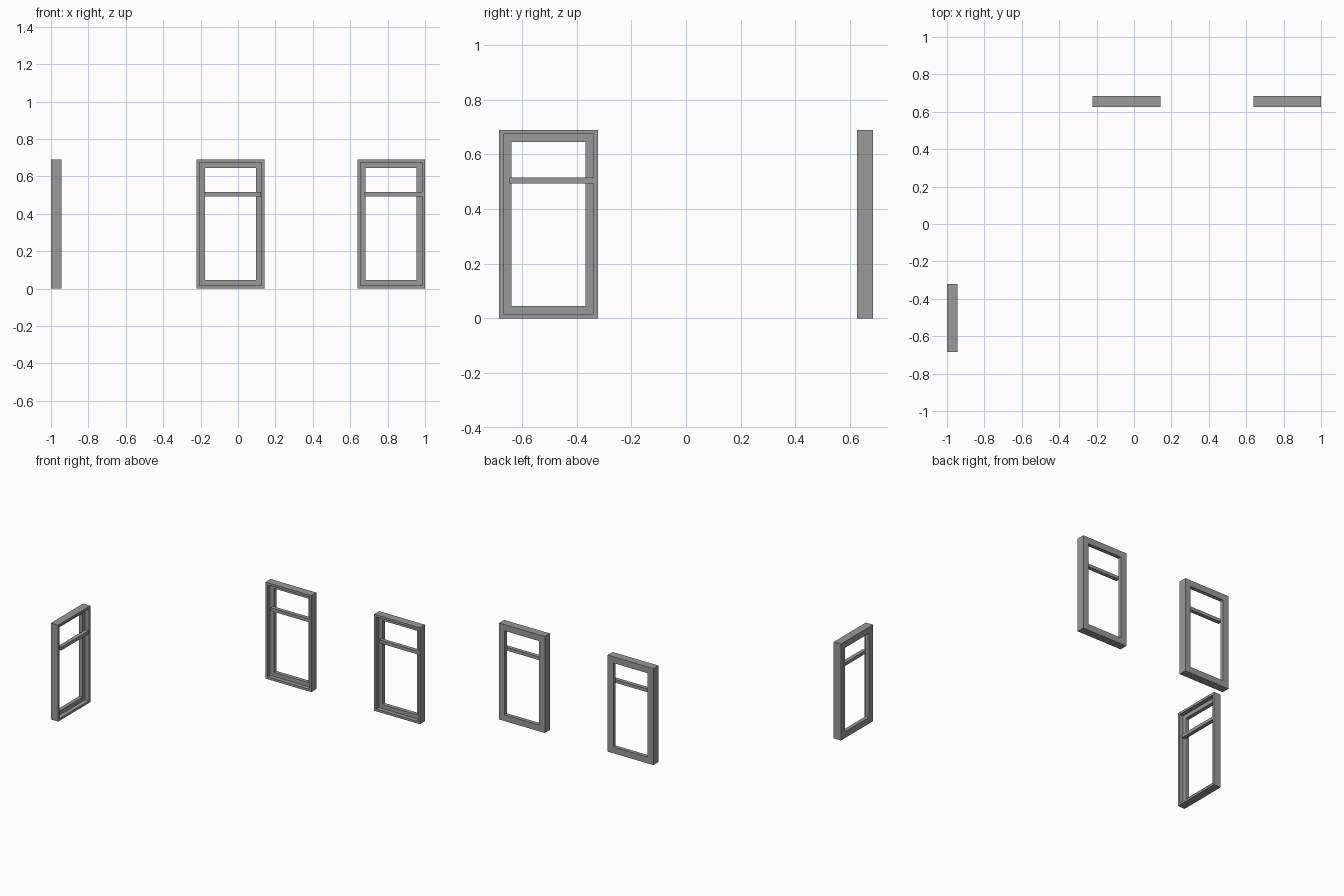
import bpy
import bmesh
from math import radians

cube = bpy.data.objects.get("Cube")
if cube:
    bpy.data.objects.remove(cube, do_unlink=True)

WIDTH, HEIGHT, DEPTH = 0.362, 0.69, 0.057
BORDER, LIP, REBATE = 0.045, 0.016, 0.03

grey = bpy.data.materials.new("window grey")
grey.use_nodes = True
grey.diffuse_color = (0.32, 0.32, 0.32, 1)
grey.node_tree.nodes["Principled BSDF"].inputs["Base Color"].default_value = (0.32, 0.32, 0.32, 1)


def finish(bm, name):
    bmesh.ops.recalc_face_normals(bm, faces=bm.faces)
    mesh = bpy.data.meshes.new(name)
    bm.to_mesh(mesh)
    bm.free()
    mesh.materials.append(grey)
    return mesh


def frame_mesh():
    """Rebated section swept round a rectangle, open side facing -y."""
    front, back = -DEPTH / 2, DEPTH / 2
    step = front + REBATE
    section = [(0, back), (0, front), (LIP, front),
               (LIP, step), (BORDER, step), (BORDER, back)]
    bm = bmesh.new()
    loops = []
    for inset, y in section:
        x = WIDTH / 2 - inset
        low, high = inset, HEIGHT - inset
        loops.append([bm.verts.new(p) for p in
                      ((-x, y, low), (x, y, low), (x, y, high), (-x, y, high))])
    for i, loop in enumerate(loops):
        following = loops[(i + 1) % len(loops)]
        for k in range(4):
            n = (k + 1) % 4
            bm.faces.new((loop[k], loop[n], following[n], following[k]))
    return finish(bm, "window_frame")


def rail_mesh():
    """Crossbar resting in the rebate, reaching further over the right stile."""
    left, right = 0.038 - WIDTH / 2, WIDTH / 2 - LIP - 0.001
    low, high = 0.493, 0.516
    front, back = -DEPTH / 2 + 0.003, -DEPTH / 2 + REBATE
    bm = bmesh.new()
    bmesh.ops.create_cube(bm, size=1)
    for v in bm.verts:
        v.co = (left if v.co.x < 0 else right,
                front if v.co.y < 0 else back,
                low if v.co.z < 0 else high)
    return finish(bm, "window_rail")


# Three identical windows: two along the back, one on the right-hand wall
parts = {"frame": frame_mesh(), "crossbar": rail_mesh()}
places = {
    "back_middle": (-0.04, 0.655, 0),
    "back_left": (0.819, 0.655, 0),
    "side": (-0.9715, -0.503, 90),
}
for place, (x, y, turn) in places.items():
    for part, mesh in parts.items():
        obj = bpy.data.objects.new(f"{place}_window_{part}", mesh)
        obj.location = (x, y, 0)
        obj.rotation_euler.z = radians(turn)
        bpy.context.collection.objects.link(obj)
